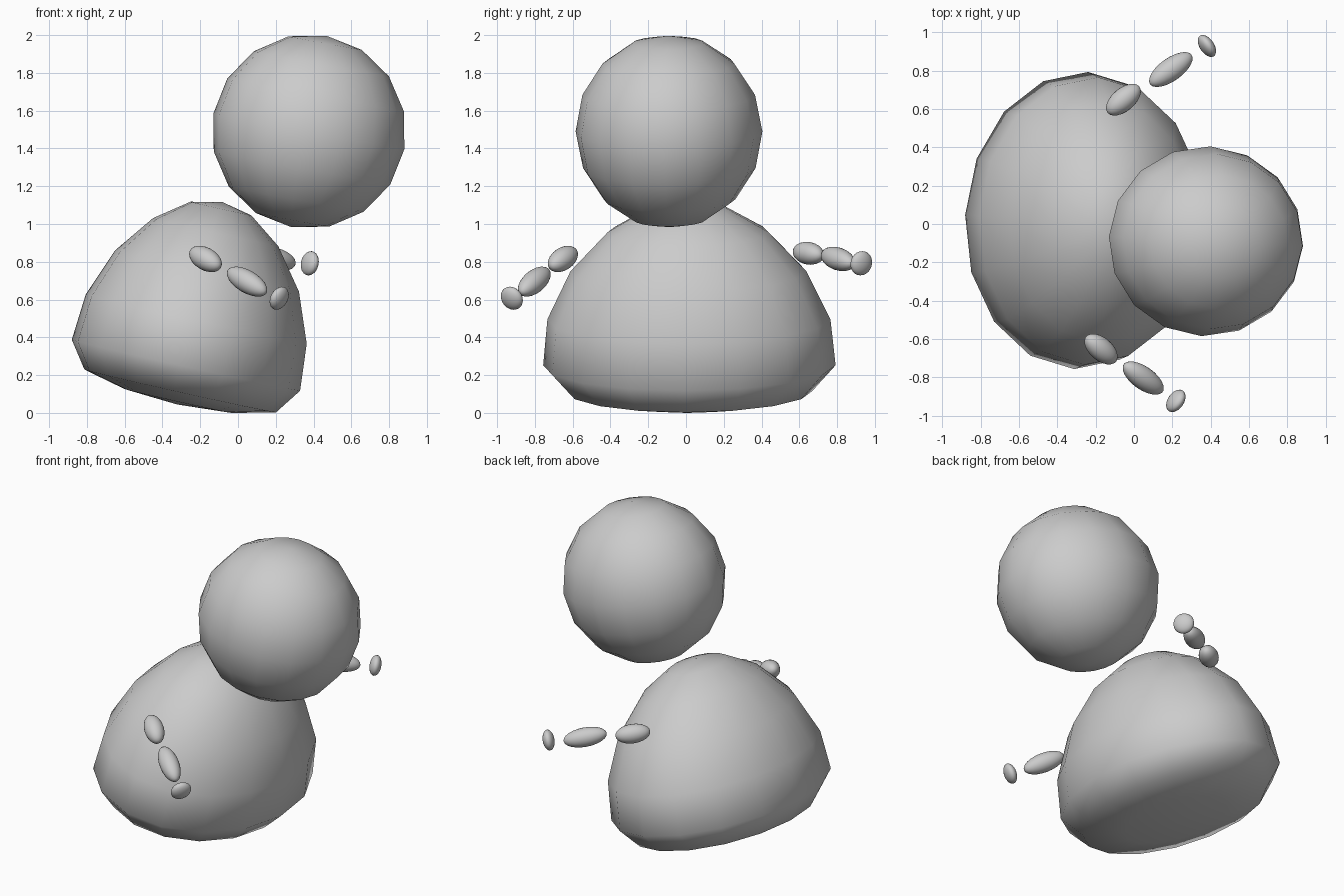
import bpy, bmesh, math
from mathutils import Vector

if "Cube" in bpy.data.objects:
    bpy.data.objects.remove(bpy.data.objects["Cube"])


def lathe(name, profile, segments, loc, rot, scale):
    """Revolve (radius, height) rings between two poles, smooth shaded."""
    bm = bmesh.new()
    rings = []
    for r, z in profile:
        n = 1 if r == 0 else segments
        rings.append([bm.verts.new((r * math.cos(2 * math.pi * i / segments),
                                    r * math.sin(2 * math.pi * i / segments), z))
                      for i in range(n)])
    for a, b in zip(rings, rings[1:]):
        for i in range(segments):
            j = (i + 1) % segments
            quad = [a[i % len(a)], a[j % len(a)], b[j % len(b)], b[i % len(b)]]
            bm.faces.new(list(dict.fromkeys(quad)))
    bmesh.ops.recalc_face_normals(bm, faces=bm.faces)
    for f in bm.faces:
        f.smooth = True
    mesh = bpy.data.meshes.new(name)
    bm.to_mesh(mesh)
    bm.free()
    ob = bpy.data.objects.new(name, mesh)
    bpy.context.collection.objects.link(ob)
    ob.location, ob.rotation_euler, ob.scale = loc, rot, scale
    return ob


def sphere_profile(rings):
    inner = [(math.sin(math.pi * k / rings), -math.cos(math.pi * k / rings))
             for k in range(1, rings)]
    return [(0, -1)] + inner + [(0, 1)]


def bead(name, loc, direction, length, radius):
    """Ellipsoid with its axis along the arm."""
    rot = Vector(direction).to_track_quat('Z', 'Y').to_euler()
    return lathe(name, sphere_profile(12), 24, loc, rot, (radius, radius, length))


tilt, yaw = math.radians(12.6), math.radians(-2.7)

# Body: tilted dome with a flattened underside
lathe("body",
      [(0, -.023), (.29, -.004), (.52, .05), (.62, .19), (.60, .44),
       (.50, .70), (.34, .912), (.165, 1.04), (0, 1.075)],
      16, (-.317, .02, .067), (0, tilt, yaw), (1, 1.25, 1))

# Head: coarse sphere floating ahead of the body
lathe("head", sphere_profile(8), 16, (.375, -.09, 1.49),
      (0, math.radians(10.5), yaw), (.515, .495, .515))

# Arms: upper arm, forearm and flattened hand on each side
arms = {
    "near": [((-.172, -.652, .815), (.70, -.59, -.40)),
             ((.048, -.803, .695), (.735, -.52, -.435)),
             ((.218, -.922, .607), (.75, -.52, -.41))],
    "far": [((-.055, .648, .845), (.75, .63, -.12)),
            ((.192, .805, .815), (.80, .57, -.20)),
            ((.38, .928, .792), (.80, .55, -.18))],
}
sizes = [("upper_arm", .108, .06), ("forearm", .135, .06), ("hand", .036, .065)]
for side, joints in arms.items():
    for (part, length, radius), (loc, direction) in zip(sizes, joints):
        bead(f"{side}_{part}", loc, direction, length, radius)
